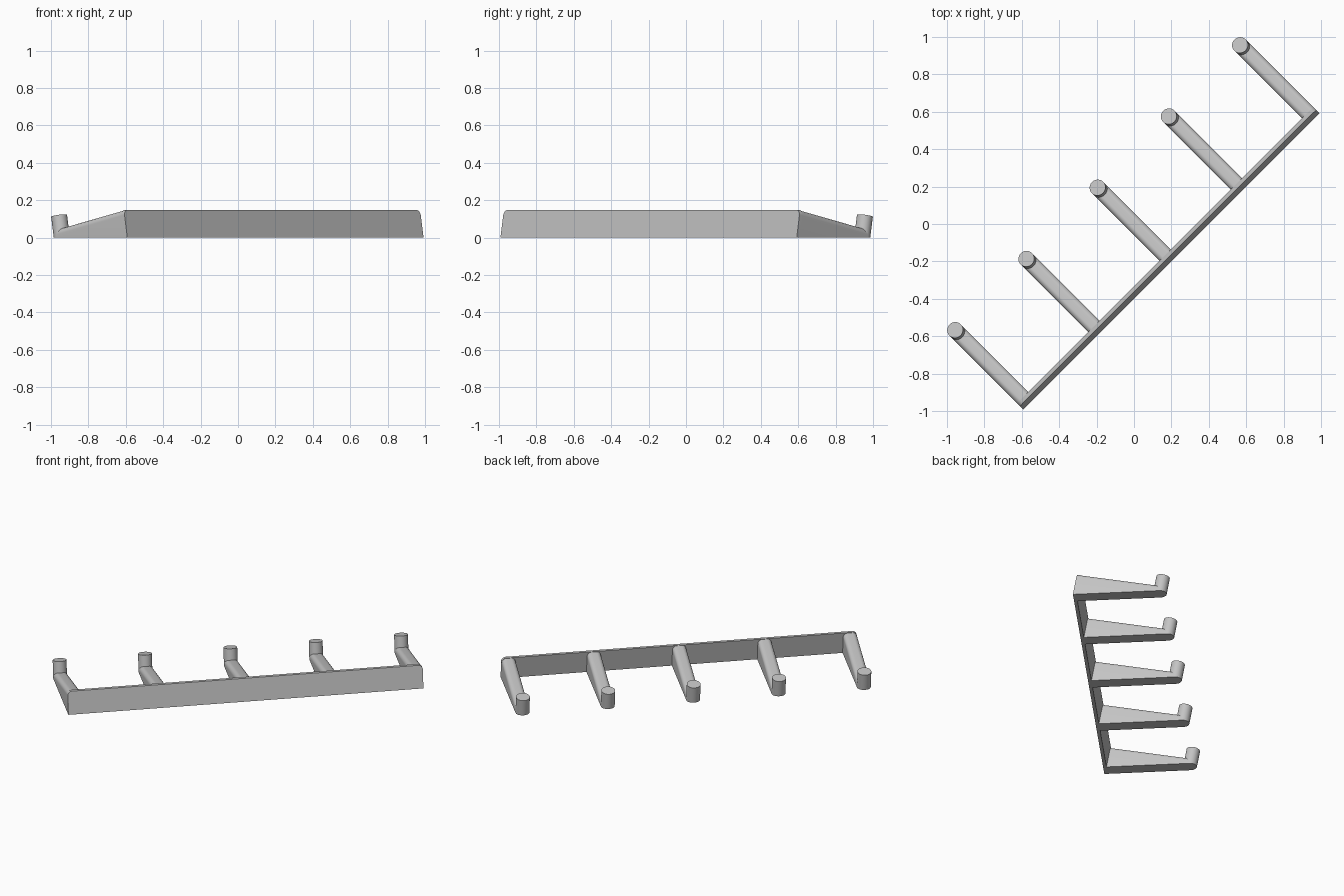
import bpy, bmesh, math
from mathutils import Matrix

if "Cube" in bpy.data.objects:
    bpy.data.objects.remove(bpy.data.objects["Cube"])

LEAN = math.tan(math.radians(10))   # backward lean of plate and pegs
HALF = 1.12                         # half length of the plate
HEIGHT = 0.148
FRONT = -0.283                      # foot of the front face
R = 0.043                           # peg radius, half the arm width
PEG = 0.255                         # foot of the peg axis

grey = bpy.data.materials.new("light grey")
grey.diffuse_color = (0.55, 0.55, 0.55, 1)
grey.use_nodes = True
grey.node_tree.nodes["Principled BSDF"].inputs["Base Color"].default_value = grey.diffuse_color
# local x runs along the plate, local y along the arms
TURN = Matrix.Rotation(math.radians(45), 4, 'Z')


def loft(name, bottom, top):
    """Closed solid between two matching rings of points."""
    bm = bmesh.new()
    a = [bm.verts.new(p) for p in bottom]
    b = [bm.verts.new(p) for p in top]
    n = len(a)
    bm.faces.new(a[::-1])
    bm.faces.new(b)
    for i in range(n):
        j = (i + 1) % n
        bm.faces.new((a[i], a[j], b[j], b[i]))
    bmesh.ops.recalc_face_normals(bm, faces=bm.faces)
    mesh = bpy.data.meshes.new(name)
    bm.to_mesh(mesh)
    bm.free()
    mesh.materials.append(grey)
    obj = bpy.data.objects.new(name, mesh)
    obj.matrix_world = TURN
    bpy.context.collection.objects.link(obj)
    bpy.ops.object.select_all(action='DESELECT')
    obj.select_set(True)
    bpy.context.view_layer.objects.active = obj
    bpy.ops.object.shade_smooth_by_angle(angle=math.radians(30))
    return obj


def arch(half, height, r, steps=8):
    """Flat-bottomed outline with rounded top corners, as (x, z)."""
    right = [(half - r + r * math.cos(t), height - r + r * math.sin(t))
             for t in (math.pi / 2 * i / steps for i in range(steps + 1))]
    left = [(-x, z) for x, z in reversed(right)]
    return [(half, 0)] + right + left + [(-half, 0)]


def section(cx, y, half, height, r):
    """Rounded outline placed on a leaning plane."""
    return [(cx + x, y + z * LEAN, z) for x, z in arch(half, height, r)]


# leaning back plate
loft("back_plate", section(0, FRONT, HALF, HEIGHT, 0.028),
     section(0, FRONT + 0.021, HALF, HEIGHT, 0.028))

for k in range(5):
    cx = (k - 2) * (HALF - R) / 2
    # tapering arm with a rounded top
    loft(f"arm_{k + 1}", section(cx, FRONT + 0.012, R, HEIGHT - 0.001, 0.028),
         section(cx, PEG, R, 0.044, 0.028))
    # upturned peg, foot cut level and cap square to the lean
    foot, cap = [], []
    for i in range(40):
        t = 2 * math.pi * i / 40
        x, y = cx + R * math.cos(t), R * math.sin(t)
        z = 0.117 - y * LEAN
        foot.append((x, PEG + y, 0))
        cap.append((x, PEG + y + z * LEAN, z))
    loft(f"peg_{k + 1}", foot, cap)
